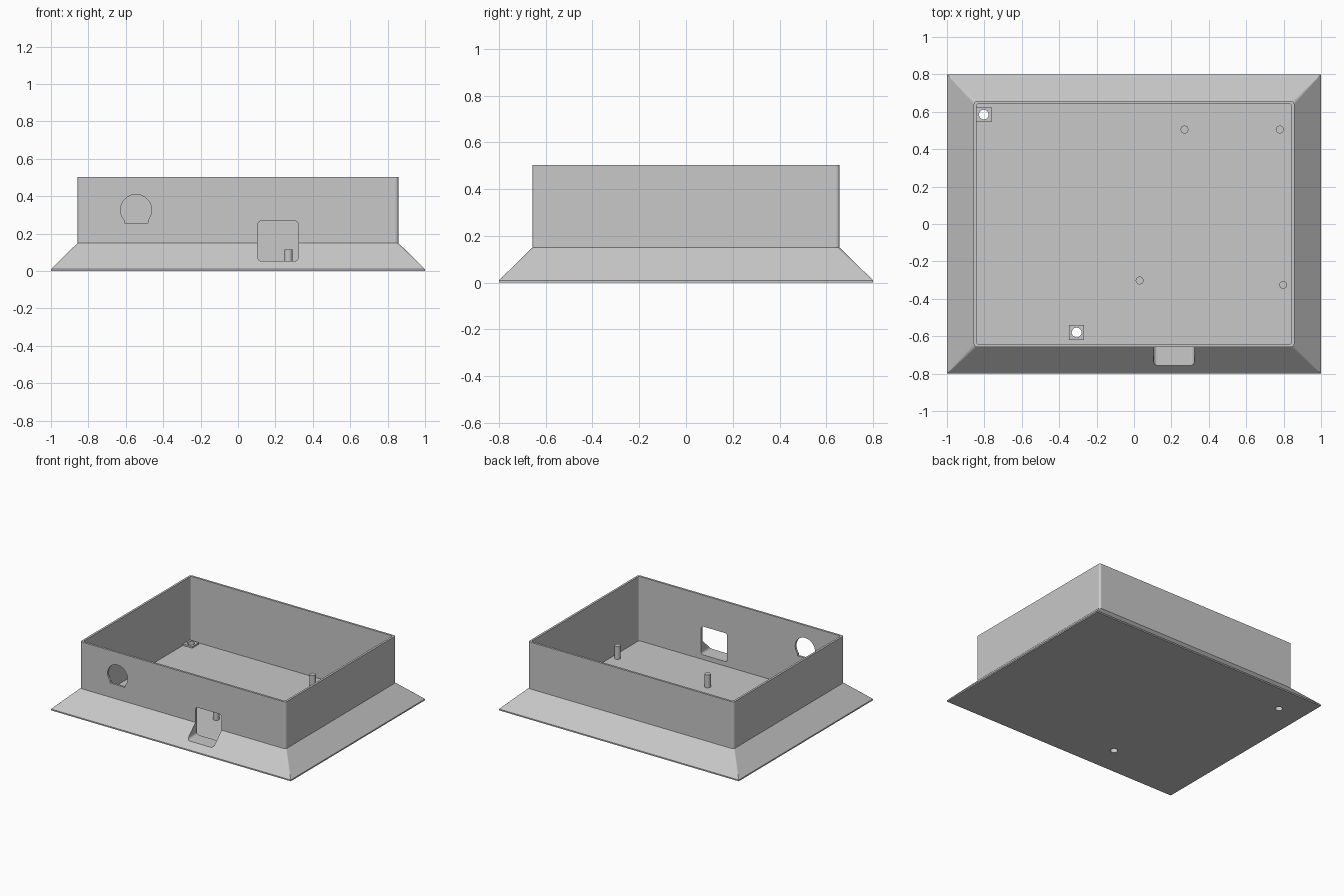
import bpy, bmesh, math

if "Cube" in bpy.data.objects:
    bpy.data.objects.remove(bpy.data.objects["Cube"], do_unlink=True)

# One plain grey plastic
grey = bpy.data.materials.new("light grey plastic")
grey.use_nodes = True
grey.diffuse_color = (0.58, 0.58, 0.58, 1)
grey.node_tree.nodes["Principled BSDF"].inputs["Base Color"].default_value = (0.58, 0.58, 0.58, 1)

TOP, FLOOR = 0.503, 0.018


def rounded_rect(hx, hy, r, cx=0, cy=0, n=4):
    pts = []
    for q, (sx, sy) in enumerate([(1, 1), (-1, 1), (-1, -1), (1, -1)]):
        for i in range(n + 1):
            a = (q + i / n) * math.pi / 2
            pts.append((cx + sx * (hx - r) + r * math.cos(a),
                        cy + sy * (hy - r) + r * math.sin(a)))
    return pts


def circle(cx, cy, r, n=32):
    return [(cx + r * math.cos(2 * math.pi * i / n),
             cy + r * math.sin(2 * math.pi * i / n)) for i in range(n)]


def loft(name, rings):
    """Skin a stack of (outline, height) rings and cap both ends."""
    bm = bmesh.new()
    loops = [[bm.verts.new((x, y, z)) for x, y in pts] for pts, z in rings]
    for a, b in zip(loops, loops[1:]):
        n = len(a)
        for i in range(n):
            j = (i + 1) % n
            bm.faces.new((a[i], a[j], b[j], b[i]))
    bm.faces.new(loops[0][::-1])
    bm.faces.new(loops[-1])
    bmesh.ops.recalc_face_normals(bm, faces=bm.faces)
    mesh = bpy.data.meshes.new(name)
    bm.to_mesh(mesh)
    bm.free()
    mesh.materials.append(grey)
    ob = bpy.data.objects.new(name, mesh)
    bpy.context.collection.objects.link(ob)
    return ob


def activate(ob):
    bpy.ops.object.select_all(action="DESELECT")
    ob.select_set(True)
    bpy.context.view_layer.objects.active = ob


def cut(targets, cutter):
    """Subtract the cutter from each target, then discard it."""
    cutter.hide_render = True
    bpy.context.view_layer.update()
    for ob in targets:
        activate(ob)
        mod = ob.modifiers.new("cut", "BOOLEAN")
        mod.operation = "DIFFERENCE"
        mod.solver = "EXACT"
        mod.object = cutter
        bpy.ops.object.modifier_apply(modifier=mod.name)
    bpy.data.objects.remove(cutter, do_unlink=True)


# Open tray with thin walls and a sloping skirt
foot = rounded_rect(1, 0.8, 0.001)
outer = rounded_rect(0.857, 0.657, 0.016)
inner = rounded_rect(0.841, 0.641, 0.008)
tray = loft("tray", [(foot, 0), (foot, 0.01), (outer, 0.15),
                     (outer, TOP), (inner, TOP), (inner, FLOOR)])

# Square port through the front wall and skirt
port = loft("port_cutter", [(rounded_rect(0.109, 0.107, 0.02, 0.214, 0.16), d) for d in (0.6, 0.9)])
port.rotation_euler.x = math.pi / 2
cut([tray], port)

# Round socket hole with a flat bottom
r, half, drop = 0.083, 0.063, 0.069
start = math.acos(half / r)
sweep = math.pi + 2 * start
arc = [(r * math.cos(-start + sweep * i / 32), r * math.sin(-start + sweep * i / 32)) for i in range(33)]
outline = [(x - 0.545, y + 0.326) for x, y in arc + [(-half, -drop), (half, -drop)]]
socket = loft("socket_cutter", [(outline, d) for d in (0.6, 0.7)])
socket.rotation_euler.x = math.pi / 2
cut([tray], socket)

# Square pads around the screw holes in the floor
for name, x, y in [("back_screw_pad", -0.803, 0.585), ("front_screw_pad", -0.307, -0.58)]:
    square = [(x + a, y + b) for a, b in [(-0.04, -0.04), (0.04, -0.04), (0.04, 0.04), (-0.04, 0.04)]]
    pad = loft(name, [(square, FLOOR - 0.004), (square, 0.03)])
    hole = loft("screw_cutter", [(circle(x, y, 0.026), z) for z in (-0.1, 0.1)])
    cut([tray, pad], hole)

# Round support posts
for name, x, y in [("back_middle_post", 0.27, 0.505), ("back_left_post", 0.78, 0.505),
                   ("front_middle_post", 0.03, -0.302), ("front_left_post", 0.798, -0.325)]:
    post = loft(name, [(circle(x, y, 0.021), z) for z in (FLOOR - 0.004, 0.115)])
    activate(post)
    bpy.ops.object.shade_smooth_by_angle()
